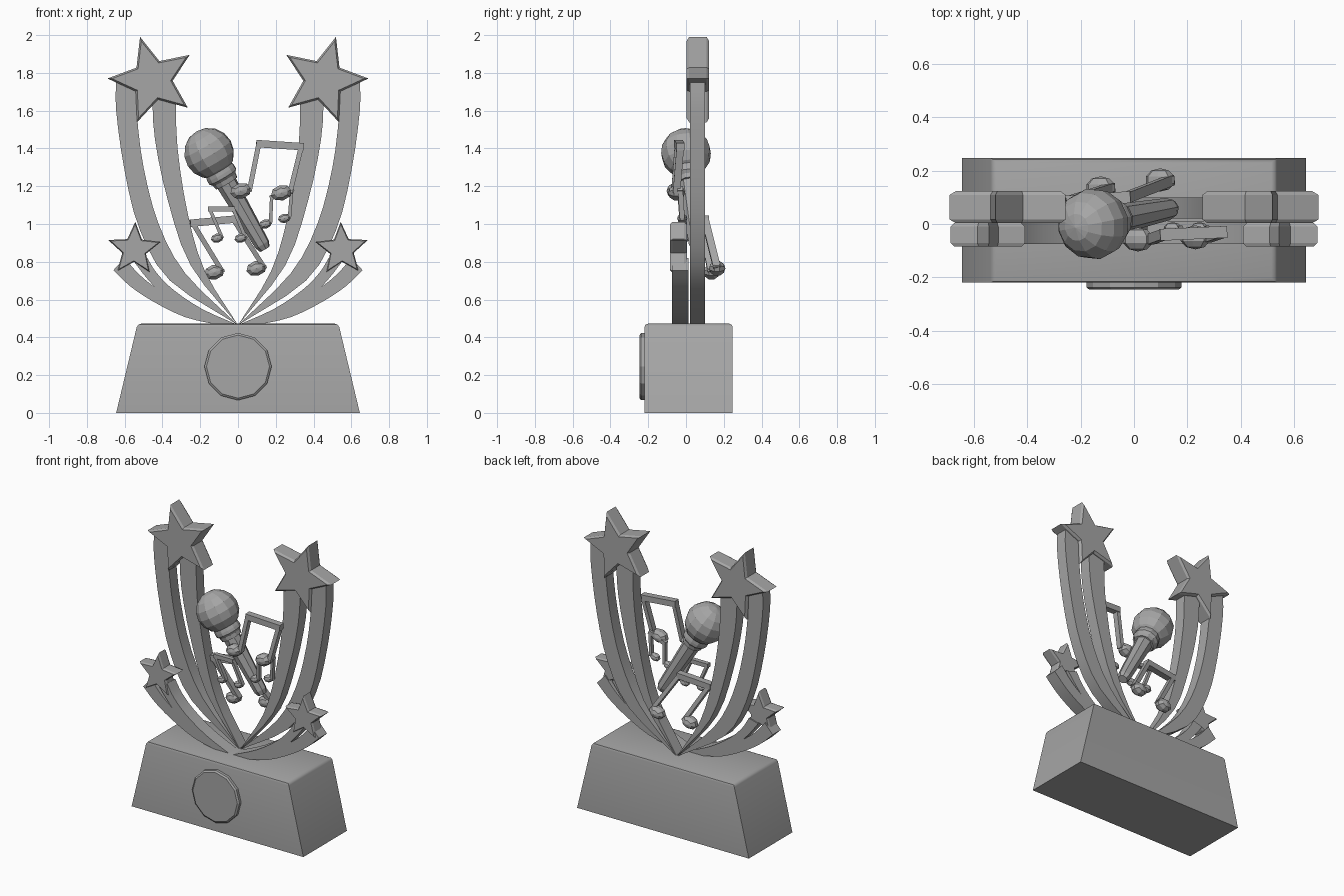
import bpy, bmesh, math
from mathutils import Vector, Matrix

default = bpy.data.objects.get("Cube")
if default:
    bpy.data.objects.remove(default, do_unlink=True)

grey = bpy.data.materials.new("plain_grey")
grey.use_nodes = True
grey.diffuse_color = (0.38, 0.38, 0.38, 1)
grey.node_tree.nodes["Principled BSDF"].inputs["Base Color"].default_value = grey.diffuse_color


def finish(name, bm, smooth=None):
    bmesh.ops.recalc_face_normals(bm, faces=bm.faces)
    mesh = bpy.data.meshes.new(name)
    bm.to_mesh(mesh)
    bm.free()
    mesh.materials.append(grey)
    obj = bpy.data.objects.new(name, mesh)
    bpy.context.collection.objects.link(obj)
    if smooth:
        bpy.ops.object.select_all(action="DESELECT")
        obj.select_set(True)
        bpy.context.view_layer.objects.active = obj
        bpy.ops.object.shade_smooth_by_angle(angle=math.radians(smooth))
    return obj


def loft(bm, rings):
    """Join closed rings of points and cap both ends."""
    loops = [[bm.verts.new(p) for p in ring] for ring in rings]
    for a, b in zip(loops, loops[1:]):
        for i in range(len(a)):
            j = (i + 1) % len(a)
            bm.faces.new((a[i], a[j], b[j], b[i]))
    bm.faces.new(loops[0])
    bm.faces.new(loops[-1])


def spline(points, steps=3):
    """Catmull-Rom curve through the points."""
    pts = [Vector(p) for p in points]
    pts = [2 * pts[0] - pts[1]] + pts + [2 * pts[-1] - pts[-2]]
    out = []
    for a, b, c, d in zip(pts, pts[1:], pts[2:], pts[3:]):
        for k in range(steps):
            t = k / steps
            out.append(b + (c - a) * t / 2 + (2 * a - 5 * b + 4 * c - d) * t * t / 2
                       + (3 * b - a - 3 * c + d) * t ** 3 / 2)
    return out + [pts[-2]]


def ribbon(name, side, outer, inner, y0, y1):
    """Curved flat band between two edge curves, given thickness in y."""
    bm = bmesh.new()
    rings = []
    for o, i in zip(spline(outer), spline(inner)):
        rings.append([(side * o.x, y0, o.y), (side * i.x, y0, i.y),
                      (side * i.x, y1, i.y), (side * o.x, y1, o.y)])
    loft(bm, rings)
    return finish(name, bm, 30)


def star(name, side, x, z, radius, turn, y0, y1, chamfer=0.014):
    bm = bmesh.new()
    rings = []
    for y, s in ((y0, 0.9), (y0 + chamfer, 1), (y1 - chamfer, 1), (y1, 0.9)):
        ring = []
        for k in range(10):
            r = radius * s * (0.45 if k % 2 else 1)
            a = math.radians(turn + 36 * k)
            ring.append((side * (x + r * math.cos(a)), y, z + r * math.sin(a)))
        rings.append(ring)
    loft(bm, rings)
    return finish(name, bm)


def add_bar(bm, start, end, wide, deep):
    """Square bar between two points."""
    a, b = Vector(start), Vector(end)
    axis = (b - a).normalized()
    across = axis.cross(Vector((0, 1, 0))).normalized() * wide / 2
    back = across.cross(axis).normalized() * deep / 2
    loft(bm, [[p + across + back, p + across - back, p - across - back, p - across + back]
              for p in (a, b)])


def note_pair(name, heads, tops, size, bar):
    """Two oval heads, two stems and a joining beam."""
    bm = bmesh.new()
    for head, top in zip(heads, tops):
        head, top = Vector(head), Vector(top)
        place = (Matrix.Translation(head) @ Matrix.Rotation(math.radians(-15), 4, "Y")
                 @ Matrix.Diagonal((size, size * 0.75, size * 0.72, 1))
                 @ Matrix.Rotation(math.radians(90), 4, "X"))
        bmesh.ops.create_uvsphere(bm, u_segments=8, v_segments=5, radius=1, matrix=place)
        add_bar(bm, head + Vector((size * 0.75, 0, 0)), top, bar, bar * 1.5)
    a, b = Vector(tops[0]), Vector(tops[1])
    lap = (b - a).normalized() * bar / 2
    add_bar(bm, a - lap, b + lap, bar * 1.5, bar * 1.7)
    return finish(name, bm)


# Tapered plinth with softened edges
bm = bmesh.new()
loft(bm, [[(-w, -0.22, z), (w, -0.22, z), (w, 0.247, z), (-w, 0.247, z)]
          for z, w in ((0, 0.645), (0.472, 0.532))])
top_edges = [e for e in bm.edges if all(v.co.z > 0.4 for v in e.verts)]
bmesh.ops.bevel(bm, geom=top_edges, offset=0.018, segments=2, profile=0.5, affect="EDGES")
finish("plinth", bm, 40)

# Round plate on the plinth front
bm = bmesh.new()
loft(bm, [[(r * math.cos(math.tau * k / 12), y, 0.245 + r * math.sin(math.tau * k / 12))
           for k in range(12)]
          for y, r in ((-0.2, 0.178), (-0.238, 0.178), (-0.246, 0.167))])
finish("round_plate", bm)

# Mirrored stars and their trailing ribbons
foot = (0, 0.465)
for label, side in (("right", 1), ("left", -1)):
    word = "left" if side > 0 else "right"
    star(word + "_large_star", side, 0.453, 1.762, 0.238, 146, 0.003, 0.123)
    star(word + "_small_star", side, 0.549, 0.865, 0.147, 164, -0.085, 0.004)
    ribbon(word + "_large_outer_ribbon", side,
           [(0.645, 1.77), (0.645, 1.6), (0.6, 1.28), (0.52, 0.97), (0.36, 0.7), foot],
           [(0.535, 1.75), (0.535, 1.58), (0.5, 1.3), (0.42, 1), (0.28, 0.74), foot],
           0.02, 0.1)
    ribbon(word + "_large_inner_ribbon", side,
           [(0.455, 1.7), (0.44, 1.45), (0.37, 1.12), (0.25, 0.78), foot],
           [(0.33, 1.69), (0.32, 1.4), (0.265, 1.05), (0.175, 0.75), foot],
           0.02, 0.1)
    ribbon(word + "_small_outer_ribbon", side,
           [(0.66, 0.755), (0.57, 0.67), (0.45, 0.59), (0.28, 0.507), (0.1, 0.465)],
           [(0.6, 0.82), (0.52, 0.73), (0.41, 0.645), (0.24, 0.545), foot],
           -0.075, 0.012)
    ribbon(word + "_small_inner_ribbon", side,
           [(0.55, 0.8), (0.48, 0.71), (0.38, 0.61), (0.22, 0.52), (0.06, 0.465)],
           [(0.48, 0.82), (0.43, 0.74), (0.34, 0.65), (0.19, 0.55), foot],
           -0.075, 0.012)

# Microphone: round head, stepped collar and tapered grip on one axis
head = Vector((-0.153, 0, 1.375))
axis = Vector((0.5, 0.1, -0.86)).normalized()
turn = axis.to_track_quat("Z", "Y").to_matrix().to_4x4()
place = Matrix.Translation(head) @ turn
bm = bmesh.new()
bmesh.ops.create_uvsphere(bm, u_segments=12, v_segments=8, radius=0.134, matrix=place)
finish("microphone_head", bm)


def turned(name, profile, sides):
    bm = bmesh.new()
    loft(bm, [[place @ Vector((r * math.cos(math.tau * k / sides),
                               r * math.sin(math.tau * k / sides), d)) for k in range(sides)]
              for d, r in profile])
    return finish(name, bm)


turned("microphone_collar", [(0.09, 0.078), (0.125, 0.084), (0.145, 0.084),
                             (0.16, 0.07), (0.185, 0.066)], 12)
turned("microphone_grip", [(0.16, 0.058), (0.2, 0.056), (0.56, 0.042), (0.59, 0.03)], 8)

# Floating pairs of notes around the microphone
note_pair("large_upper_notes", [(0.015, -0.058, 1.175), (0.23, -0.05, 1.165)],
          [(0.11, -0.04, 1.425), (0.335, -0.03, 1.41)], 0.06, 0.026)
note_pair("large_lower_notes", [(-0.125, 0.135, 0.745), (0.098, 0.165, 0.765)],
          [(-0.24, 0.085, 1.005), (-0.025, 0.1, 1.025)], 0.058, 0.026)
note_pair("small_middle_notes", [(-0.11, -0.01, 0.925), (0.015, -0.01, 0.925)],
          [(-0.15, -0.02, 1.08), (-0.025, -0.02, 1.08)], 0.036, 0.018)
note_pair("small_side_notes", [(0.145, -0.02, 1), (0.245, -0.02, 1.03)],
          [(0.178, -0.03, 1.14), (0.285, -0.03, 1.185)], 0.036, 0.018)
